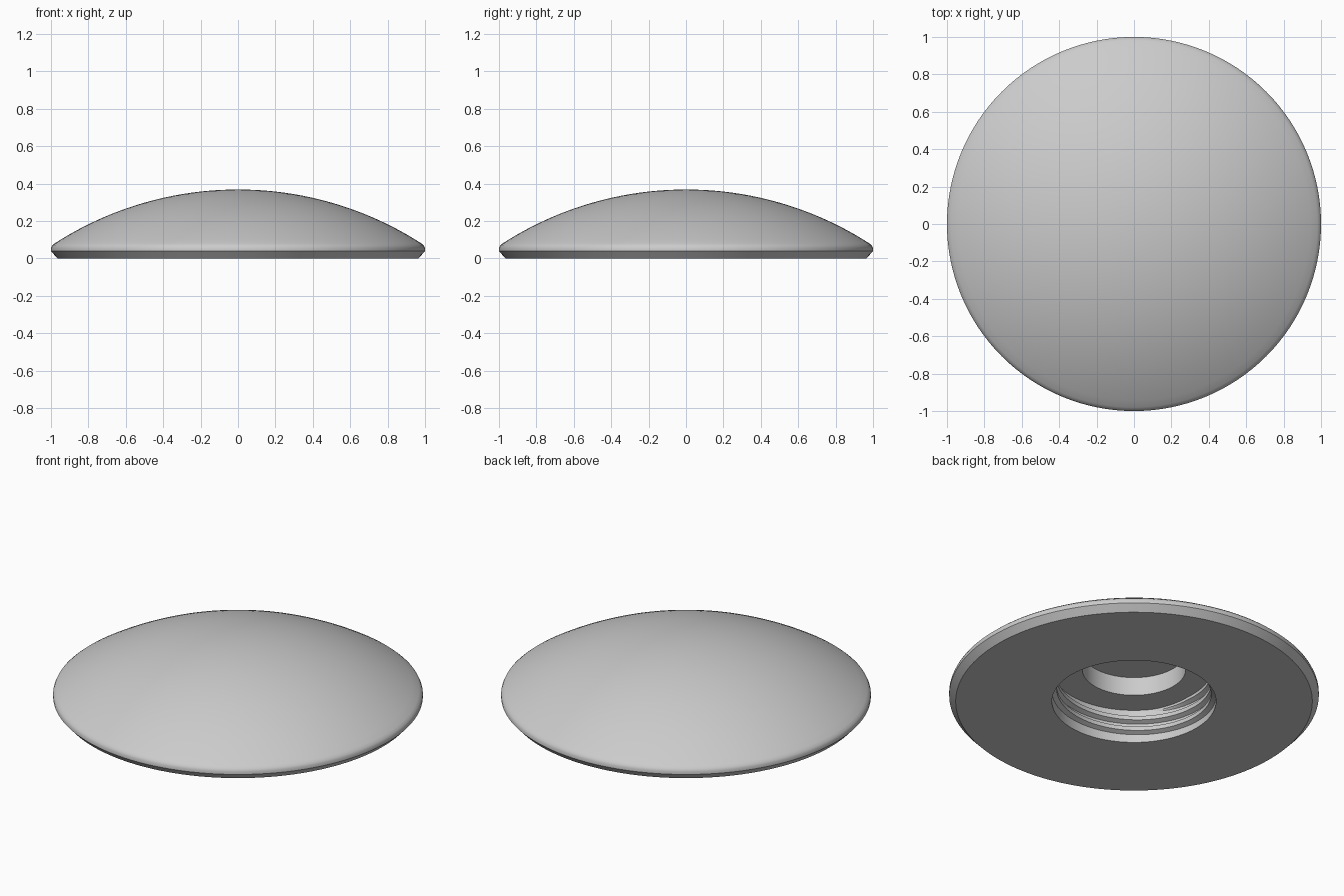
import bpy, bmesh, math

cube = bpy.data.objects.get("Cube")
if cube:
    bpy.data.objects.remove(cube, do_unlink=True)

SEGMENTS = 128
BORE, CREST = 0.444, 0.418      # threaded bore radius and thread crest radius
BORE_TOP = 0.2

grey = bpy.data.materials.new("plain_grey")
grey.use_nodes = True
colour = (0.6, 0.6, 0.6, 1)
grey.diffuse_color = colour
grey.node_tree.nodes["Principled BSDF"].inputs["Base Color"].default_value = colour


def finish(name, bm):
    bmesh.ops.recalc_face_normals(bm, faces=bm.faces[:])
    mesh = bpy.data.meshes.new(name)
    bm.to_mesh(mesh)
    bm.free()
    mesh.materials.append(grey)
    ob = bpy.data.objects.new(name, mesh)
    bpy.context.collection.objects.link(ob)
    bpy.ops.object.select_all(action='DESELECT')
    ob.select_set(True)
    bpy.context.view_layer.objects.active = ob
    bpy.ops.object.shade_smooth_by_angle(angle=math.radians(30))
    return ob


def lathe(name, profile):
    bm = bmesh.new()
    verts = [bm.verts.new((r, 0, z)) for r, z in profile]
    edges = [bm.edges.new(pair) for pair in zip(verts, verts[1:])]
    bmesh.ops.spin(bm, geom=verts + edges, cent=(0, 0, 0), axis=(0, 0, 1),
                   angle=math.tau, steps=SEGMENTS, use_merge=True)
    bmesh.ops.remove_doubles(bm, verts=bm.verts[:], dist=1e-5)
    return finish(name, bm)


# Domed cap with rounded rim, chamfered base and stepped blind hole
edge_r, edge_z, top = 0.98, 0.08, 0.368
rise = top - edge_z
radius = (edge_r ** 2 + rise ** 2) / (2 * rise)
sweep = math.asin(edge_r / radius)
dome = []
for i in range(25):
    a = sweep * i / 24
    dome.append((radius * math.sin(a), top - radius * (1 - math.cos(a))))
rim = [(0.994, 0.068), (1, 0.055), (1, 0.038), (0.965, 0)]
hole = [(BORE, 0), (BORE, BORE_TOP), (0.28, BORE_TOP), (0.28, 0.31), (0, 0.31)]
lathe("domed_cap", dome + rim + hole)

# Helical thread ridge on the bore wall, fading out at both ends
PITCH, TURNS, START = 0.066, 2.6, 0.012
steps = int(TURNS * 96)
bm = bmesh.new()
previous = None
for i in range(steps + 1):
    a = math.tau * TURNS * i / steps
    z = START + PITCH * a / math.tau
    fade = min(1, i / 8, (steps - i) / 8)
    crest = BORE - (BORE - CREST) * max(fade, 0.02)
    section = [(BORE + 0.005, z - 0.008), (crest, z + 0.006),
               (crest, z + 0.03), (BORE + 0.005, z + 0.046)]
    ring = [bm.verts.new((r * math.cos(a), r * math.sin(a), min(h, BORE_TOP)))
            for r, h in section]
    if previous:
        for k in range(4):
            n = (k + 1) % 4
            bm.faces.new((previous[k], previous[n], ring[n], ring[k]))
    else:
        bm.faces.new(ring)
    previous = ring
bm.faces.new(previous)
finish("screw_thread", bm)
